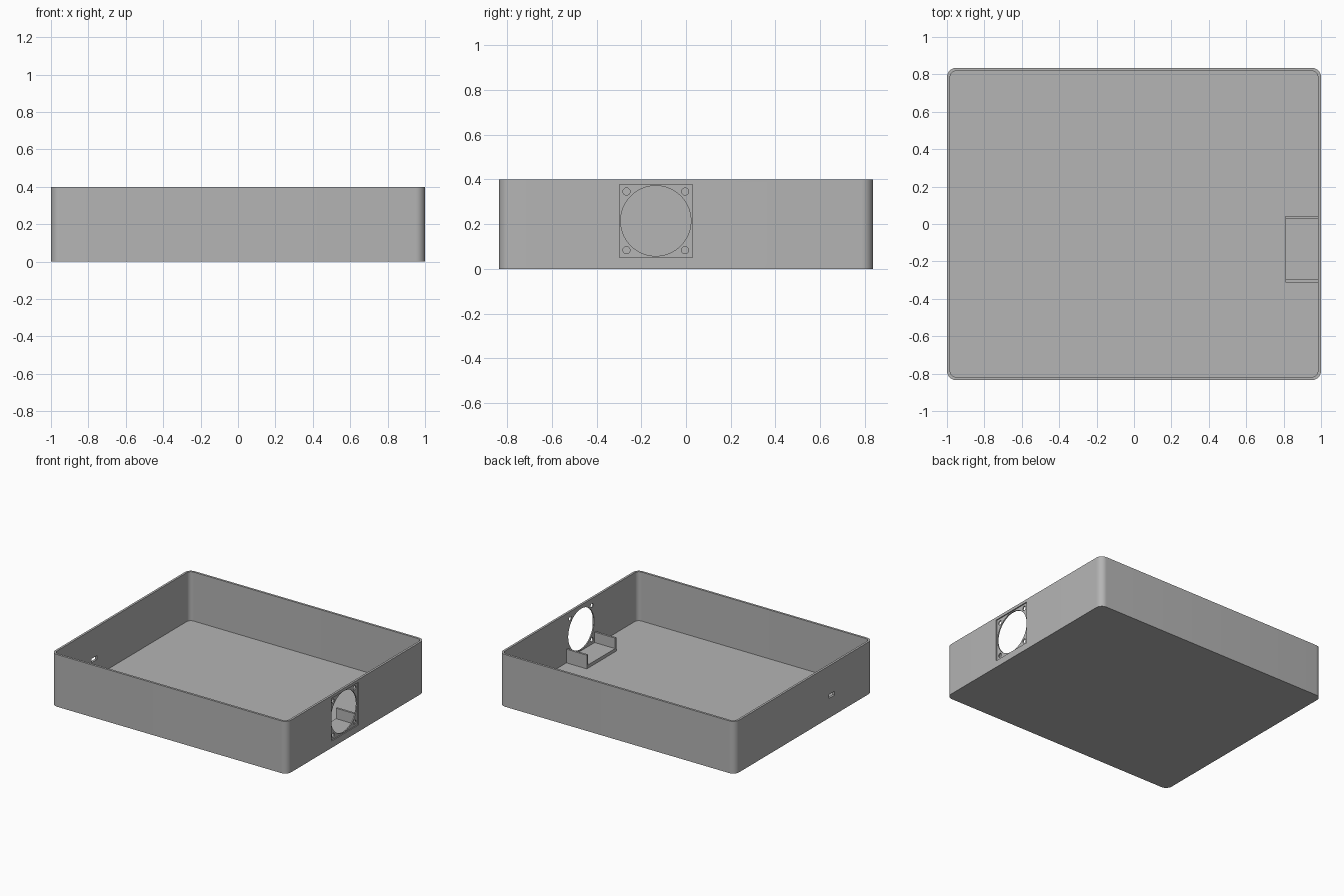
import bpy
import bmesh
import math
from mathutils import Matrix, Vector

cube = bpy.data.objects.get("Cube")
if cube:
    bpy.data.objects.remove(cube, do_unlink=True)

GREY = (0.46, 0.46, 0.46, 1)
plastic = bpy.data.materials.new("grey plastic")
plastic.use_nodes = True
plastic.diffuse_color = GREY
plastic.node_tree.nodes["Principled BSDF"].inputs["Base Color"].default_value = GREY

# Overall sizes
HALF_X, HALF_Y, HEIGHT = 1.0, 0.835, 0.4
WALL, FLOOR, CORNER = 0.017, 0.025, 0.05
# Fan mount centre on the right wall
FAN_Y, FAN_Z, FAN_HALF = -0.135, 0.215, 0.163
SCREW = 0.131


def finish(name, bm):
    bmesh.ops.recalc_face_normals(bm, faces=bm.faces)
    mesh = bpy.data.meshes.new(name)
    bm.to_mesh(mesh)
    bm.free()
    obj = bpy.data.objects.new(name, mesh)
    mesh.materials.append(plastic)
    bpy.context.collection.objects.link(obj)
    return obj


def rounded_block(name, hx, hy, radius, z0, z1, steps=10):
    """Upright block with rounded vertical corners."""
    bm = bmesh.new()
    ring = []
    for corner, (sx, sy) in enumerate([(1, 1), (-1, 1), (-1, -1), (1, -1)]):
        for i in range(steps + 1):
            a = math.pi / 2 * (corner + i / steps)
            ring.append(bm.verts.new((sx * (hx - radius) + radius * math.cos(a),
                                      sy * (hy - radius) + radius * math.sin(a), z0)))
    base = bm.faces.new(ring)
    top = bmesh.ops.extrude_face_region(bm, geom=[base])["geom"]
    moved = [v for v in top if isinstance(v, bmesh.types.BMVert)]
    bmesh.ops.translate(bm, verts=moved, vec=(0, 0, z1 - z0))
    return finish(name, bm)


def add_box(bm, low, high):
    low, high = Vector(low), Vector(high)
    size = Matrix.Diagonal((*(high - low), 1))
    bmesh.ops.create_cube(bm, size=1, matrix=Matrix.Translation((low + high) / 2) @ size)


def box(name, low, high):
    bm = bmesh.new()
    add_box(bm, low, high)
    return finish(name, bm)


def wall_drill(name, y, z, radius, segments):
    """Cylinder along x that pierces the right wall."""
    bm = bmesh.new()
    place = Matrix.Translation((HALF_X, y, z)) @ Matrix.Rotation(math.pi / 2, 4, 'Y')
    bmesh.ops.create_cone(bm, cap_ends=True, segments=segments, radius1=radius,
                          radius2=radius, depth=0.1, matrix=place)
    return finish(name, bm)


def cut(target, cutter):
    mod = target.modifiers.new("cut", 'BOOLEAN')
    mod.operation = 'DIFFERENCE'
    mod.solver = 'EXACT'
    mod.object = cutter
    bpy.context.view_layer.objects.active = target
    bpy.ops.object.modifier_apply(modifier=mod.name)
    bpy.data.objects.remove(cutter, do_unlink=True)


# Open enclosure with a hollow inside
enclosure = rounded_block("enclosure", HALF_X, HALF_Y, CORNER, 0, HEIGHT)
cut(enclosure, rounded_block("cavity", HALF_X - WALL, HALF_Y - WALL,
                             CORNER - WALL, FLOOR, HEIGHT + 0.1))

# Shallow square recess, fan opening and four screw holes in the right wall
cut(enclosure, box("fan_recess", (HALF_X - 0.008, FAN_Y - FAN_HALF, FAN_Z - FAN_HALF),
                   (HALF_X + 0.05, FAN_Y + FAN_HALF, FAN_Z + FAN_HALF)))
cut(enclosure, wall_drill("fan_opening", FAN_Y, FAN_Z, 0.157, 72))
for sy in (-1, 1):
    for sz in (-1, 1):
        cut(enclosure, wall_drill("screw_hole", FAN_Y + sy * SCREW,
                                  FAN_Z + sz * SCREW, 0.016, 24))

# Cable slot in the left wall
cut(enclosure, box("cable_slot", (-HALF_X - 0.05, -0.37, 0.15),
                   (-HALF_X + 0.05, -0.305, 0.18)))

# Fan cradle inside: raised floor with a low cheek on each side
bm = bmesh.new()
INNER, OUTER = 0.163, 0.179
X0, X1 = 0.81, HALF_X - WALL + 0.002
add_box(bm, (X0, FAN_Y - INNER, FLOOR - 0.005), (X1, FAN_Y + INNER, 0.05))
for side in (-1, 1):
    ys = sorted((FAN_Y + side * INNER, FAN_Y + side * OUTER))
    add_box(bm, (X0, ys[0], FLOOR - 0.005), (X1, ys[1], 0.13))
finish("fan_cradle", bm)

# Smooth rounded corners and holes, keep hard edges
bpy.ops.object.select_all(action='DESELECT')
enclosure.select_set(True)
bpy.context.view_layer.objects.active = enclosure
bpy.ops.object.shade_smooth_by_angle(angle=math.radians(30))
